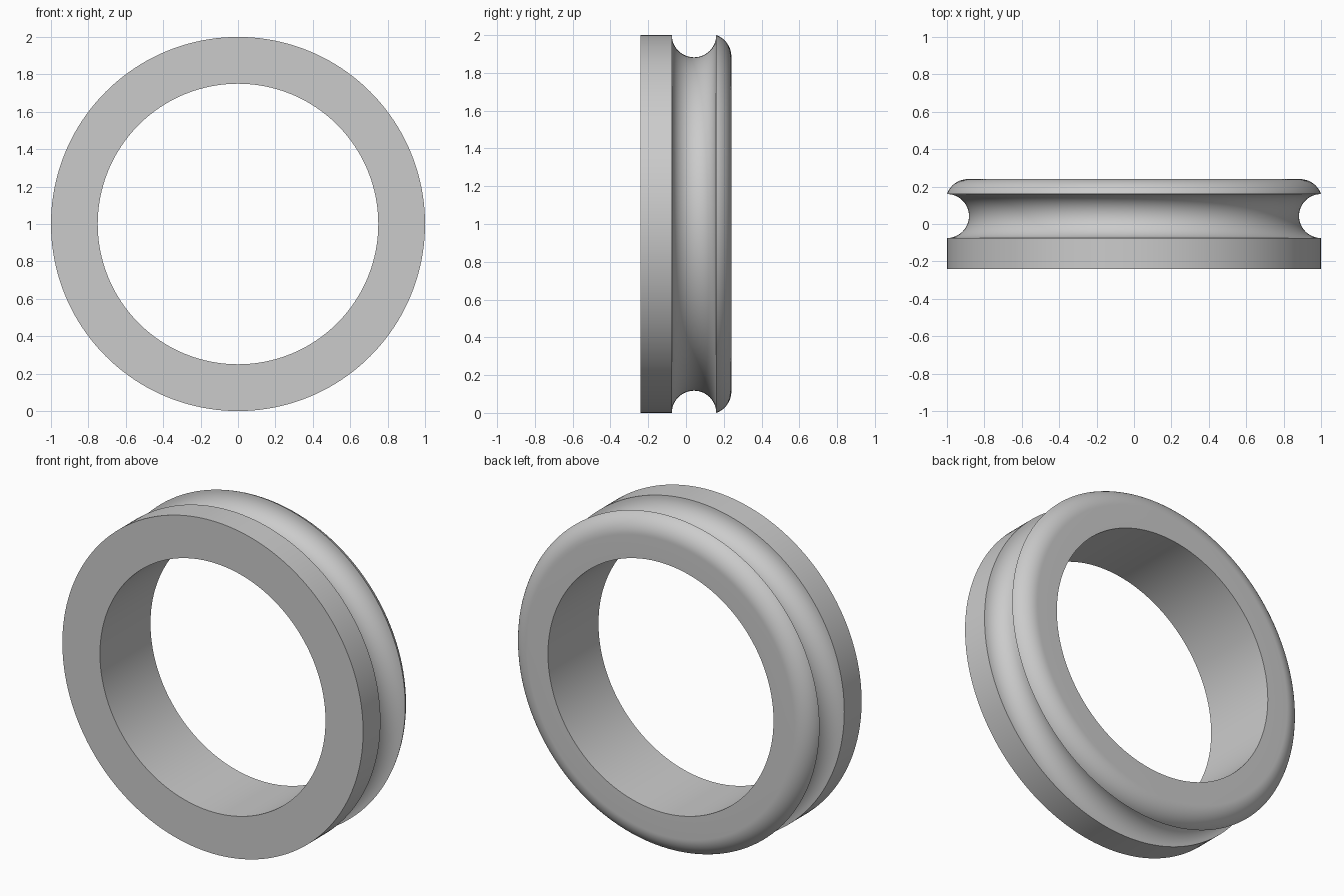
import bpy, bmesh
from math import sin, cos, pi, radians, asin

cube = bpy.data.objects.get("Cube")
if cube:
    bpy.data.objects.remove(cube, do_unlink=True)

# Plain grey material
grey = bpy.data.materials.new("plain grey")
grey.use_nodes = True
colour = (0.6, 0.6, 0.6, 1)
grey.diffuse_color = colour
grey.node_tree.nodes["Principled BSDF"].inputs["Base Color"].default_value = colour

HALF, OUTER, INNER = 0.24, 1.0, 0.75
SEGMENTS = 160


def arc(y, r, radius, start, end, steps):
    """Points (y, r) along an arc; angles are measured from +y towards +r."""
    angles = [start + (end - start) * i / steps for i in range(steps + 1)]
    return [(y + radius * cos(a), r + radius * sin(a)) for a in angles]


# Cross-section: flat band, round groove, rounded lip, straight bore
groove = arc(0.0425, OUTER, 0.1175, pi, 2 * pi, 24)
lip = arc(0.12, 0.887, 0.12, asin(0.113 / 0.12), 0, 14)
profile = [(-HALF, INNER), (-HALF, OUTER)] + groove + lip[1:] + [(HALF, INNER)]

# Revolve the section around the y axis
bm = bmesh.new()
rings = []
for s in range(SEGMENTS):
    a = 2 * pi * s / SEGMENTS
    rings.append([bm.verts.new((r * cos(a), y, OUTER + r * sin(a))) for y, r in profile])
count = len(profile)
for s in range(SEGMENTS):
    here, there = rings[s], rings[(s + 1) % SEGMENTS]
    for i in range(count):
        j = (i + 1) % count
        bm.faces.new((here[i], here[j], there[j], there[i]))
bmesh.ops.recalc_face_normals(bm, faces=bm.faces)

mesh = bpy.data.meshes.new("grooved_ring")
bm.to_mesh(mesh)
bm.free()
mesh.materials.append(grey)
ring = bpy.data.objects.new("grooved_ring", mesh)
bpy.context.collection.objects.link(ring)

# Smooth curves, crisp rims
bpy.ops.object.select_all(action="DESELECT")
ring.select_set(True)
bpy.context.view_layer.objects.active = ring
bpy.ops.object.shade_smooth_by_angle(angle=radians(30))
